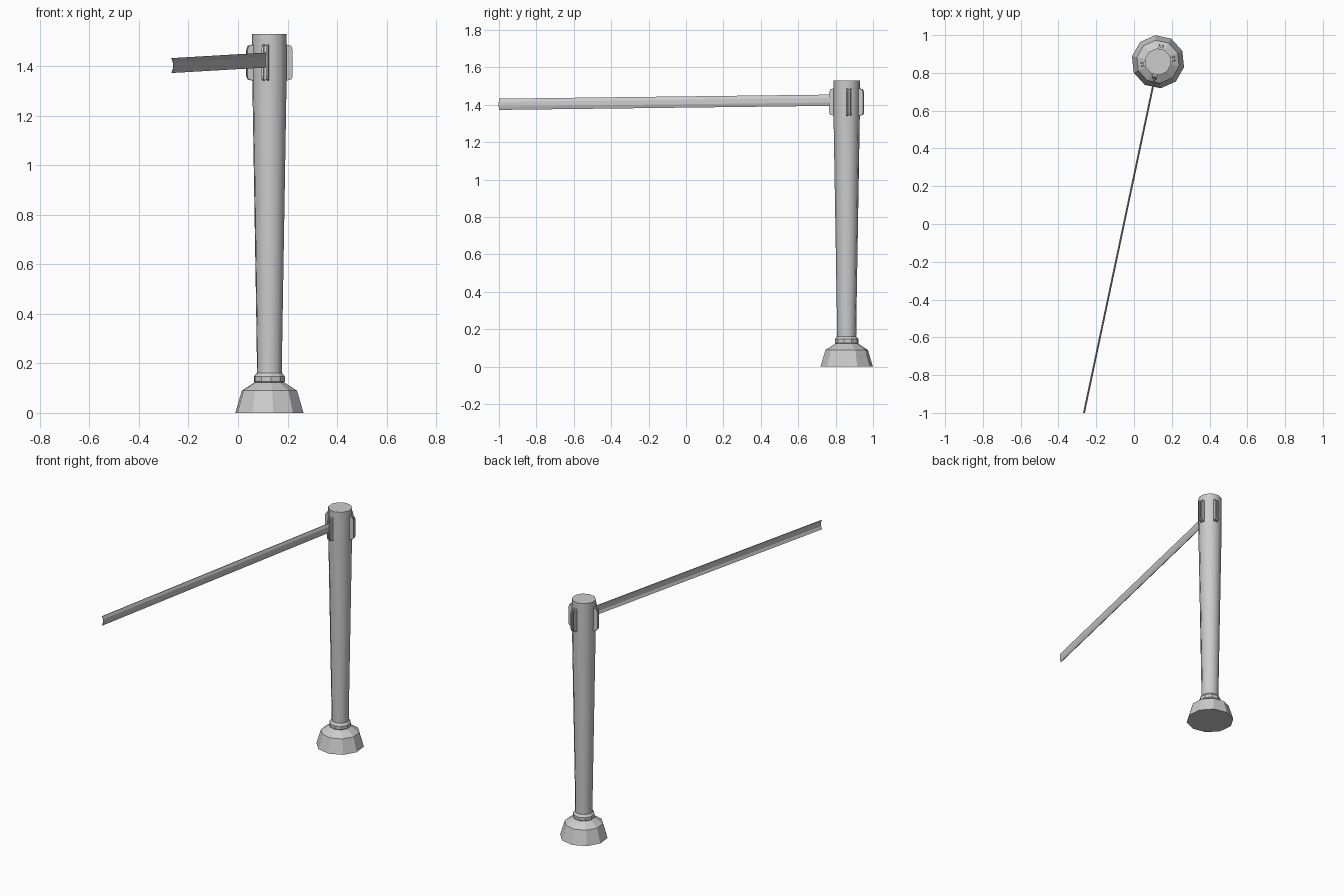
import bpy, bmesh
from math import cos, sin, radians
from mathutils import Vector

if "Cube" in bpy.data.objects:
    bpy.data.objects.remove(bpy.data.objects["Cube"])

CX, CY = 0.127, 0.859      # post axis
SIDES, TURN = 10, 96       # facets and rotation of the turned parts


def finish(name, bm, smooth=None):
    bmesh.ops.recalc_face_normals(bm, faces=bm.faces)
    me = bpy.data.meshes.new(name)
    bm.to_mesh(me)
    bm.free()
    ob = bpy.data.objects.new(name, me)
    bpy.context.collection.objects.link(ob)
    if smooth:
        bpy.ops.object.select_all(action='DESELECT')
        ob.select_set(True)
        bpy.context.view_layer.objects.active = ob
        bpy.ops.object.shade_smooth_by_angle(angle=radians(smooth))
    return ob


def loft(bm, rings):
    """Skin a list of point loops and cap both ends."""
    loops = [[bm.verts.new(p) for p in r] for r in rings]
    n = len(loops[0])
    for a, b in zip(loops, loops[1:]):
        for i in range(n):
            j = (i + 1) % n
            bm.faces.new((a[i], a[j], b[j], b[i]))
    bm.faces.new(loops[0])
    bm.faces.new(loops[-1])


def turned(name, profile, smooth=None):
    bm = bmesh.new()
    angles = [radians(TURN + 360 * i / SIDES) for i in range(SIDES)]
    loft(bm, [[(CX + r * cos(a), CY + r * sin(a), z) for a in angles] for r, z in profile])
    return finish(name, bm, smooth)


# Weighted foot, collar and tapered post
turned("base", [(0.141, 0), (0.114, 0.09), (0.062, 0.123)])
turned("collar", [(0.055, 0.118), (0.064, 0.127), (0.064, 0.147), (0.052, 0.162)])
turned("post", [(0.051, 0.12), (0.053, 0.3), (0.071, 1.36), (0.071, 1.53)], smooth=40)

# Four slotted belt clips: two cheeks and an inner web each
CHEEK = [(0.06, 1.34), (0.088, 1.347), (0.093, 1.36), (0.093, 1.465), (0.087, 1.483), (0.06, 1.49)]
WEB = [(0.06, 1.345), (0.078, 1.345), (0.078, 1.485), (0.06, 1.485)]


def clip(name, angle):
    a = radians(angle)
    out, side = Vector((cos(a), sin(a), 0)), Vector((-sin(a), cos(a), 0))
    bm = bmesh.new()
    for prof, s0, s1 in ((CHEEK, -0.013, -0.005), (CHEEK, 0.005, 0.013), (WEB, -0.005, 0.005)):
        loft(bm, [[Vector((CX, CY, z)) + out * r + side * s for r, z in prof] for s in (s0, s1)])
    return finish(name, bm)


for label, angle in (("front", 258), ("back", 78), ("right", 10), ("left", 190)):
    clip("clip_" + label, angle)

# Retractable belt: a thin creased strip running out of the front clip
start, end = Vector((0.111, 0.785, 1.425)), Vector((-0.266, -1.0, 1.403))
side = (end - start).cross(Vector((0, 0, -1))).normalized()
if side.x < 0:
    side.negate()
section = [(-0.004, 0.03), (0.003, 0.012), (0.003, -0.012), (-0.004, -0.03),
           (0.0, -0.03), (0.006, -0.012), (0.006, 0.012), (0.0, 0.03)]
bm = bmesh.new()
loft(bm, [[p + side * s + Vector((0, 0, z)) for s, z in section] for p in (start, end)])
finish("belt", bm)
